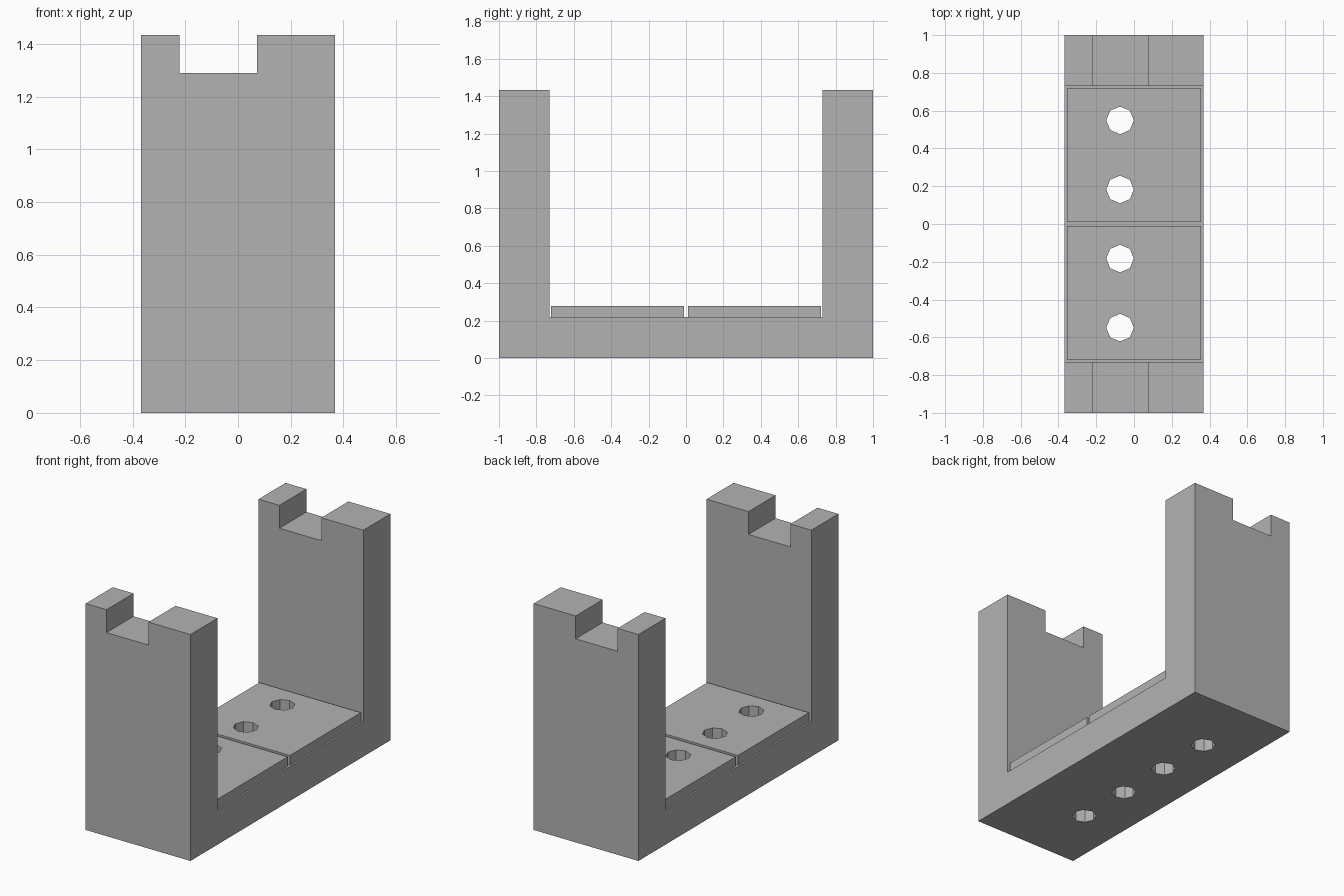
import bpy

if "Cube" in bpy.data.objects:
    bpy.data.objects.remove(bpy.data.objects["Cube"], do_unlink=True)

HALF_WIDTH = 0.367
WALL_INNER = 0.73
FLOOR = 0.218
TOP = 1.434
HOLE_X = -0.074

grey = bpy.data.materials.new("plain_grey")
grey.use_nodes = True
grey.diffuse_color = (0.45, 0.45, 0.45, 1)
grey.node_tree.nodes["Principled BSDF"].inputs["Base Color"].default_value = grey.diffuse_color


def prism(name, profile, x0, x1):
    """Extrude a (y, z) profile along x."""
    n = len(profile)
    verts = [(x, y, z) for x in (x0, x1) for y, z in profile]
    faces = [tuple(reversed(range(n))), tuple(range(n, 2 * n))]
    faces += [(i, (i + 1) % n, (i + 1) % n + n, i + n) for i in range(n)]
    mesh = bpy.data.meshes.new(name)
    mesh.from_pydata(verts, [], faces)
    mesh.materials.append(grey)
    obj = bpy.data.objects.new(name, mesh)
    bpy.context.collection.objects.link(obj)
    return obj


def box(name, x0, x1, y0, y1, z0, z1):
    return prism(name, [(y0, z0), (y1, z0), (y1, z1), (y0, z1)], x0, x1)


def cut(target, cutter):
    """Subtract the cutter, then discard it."""
    mod = target.modifiers.new("cut", 'BOOLEAN')
    mod.operation = 'DIFFERENCE'
    mod.solver = 'EXACT'
    mod.object = cutter
    bpy.context.view_layer.objects.active = target
    bpy.ops.object.modifier_apply(modifier=mod.name)
    bpy.data.objects.remove(cutter, do_unlink=True)


def drill(target, y):
    """Eight-sided vertical screw hole."""
    bpy.ops.mesh.primitive_cylinder_add(vertices=8, radius=0.073, depth=1,
                                        location=(HOLE_X, y, 0.2))
    cutter = bpy.context.object
    cutter.data.materials.append(grey)
    cut(target, cutter)


# U-shaped bracket: floor with two end walls
bracket = prism("bracket", [(-1, 0), (1, 0), (1, TOP), (WALL_INNER, TOP),
                            (WALL_INNER, FLOOR), (-WALL_INNER, FLOOR),
                            (-WALL_INNER, TOP), (-1, TOP)],
                -HALF_WIDTH, HALF_WIDTH)

# Off-centre notch across the top of both walls
cut(bracket, box("notch_cutter", -0.221, 0.073, -1.5, 1.5, 1.289, 2))

# Two raised pads on the floor, each drilled with the bracket
for side, name in ((-1, "front_pad"), (1, "back_pad")):
    y0, y1 = sorted((side * 0.011, side * 0.721))
    pad = box(name, -0.356, 0.356, y0, y1, FLOOR, 0.279)
    for y in (0.183, 0.549):
        drill(bracket, side * y)
        drill(pad, side * y)
